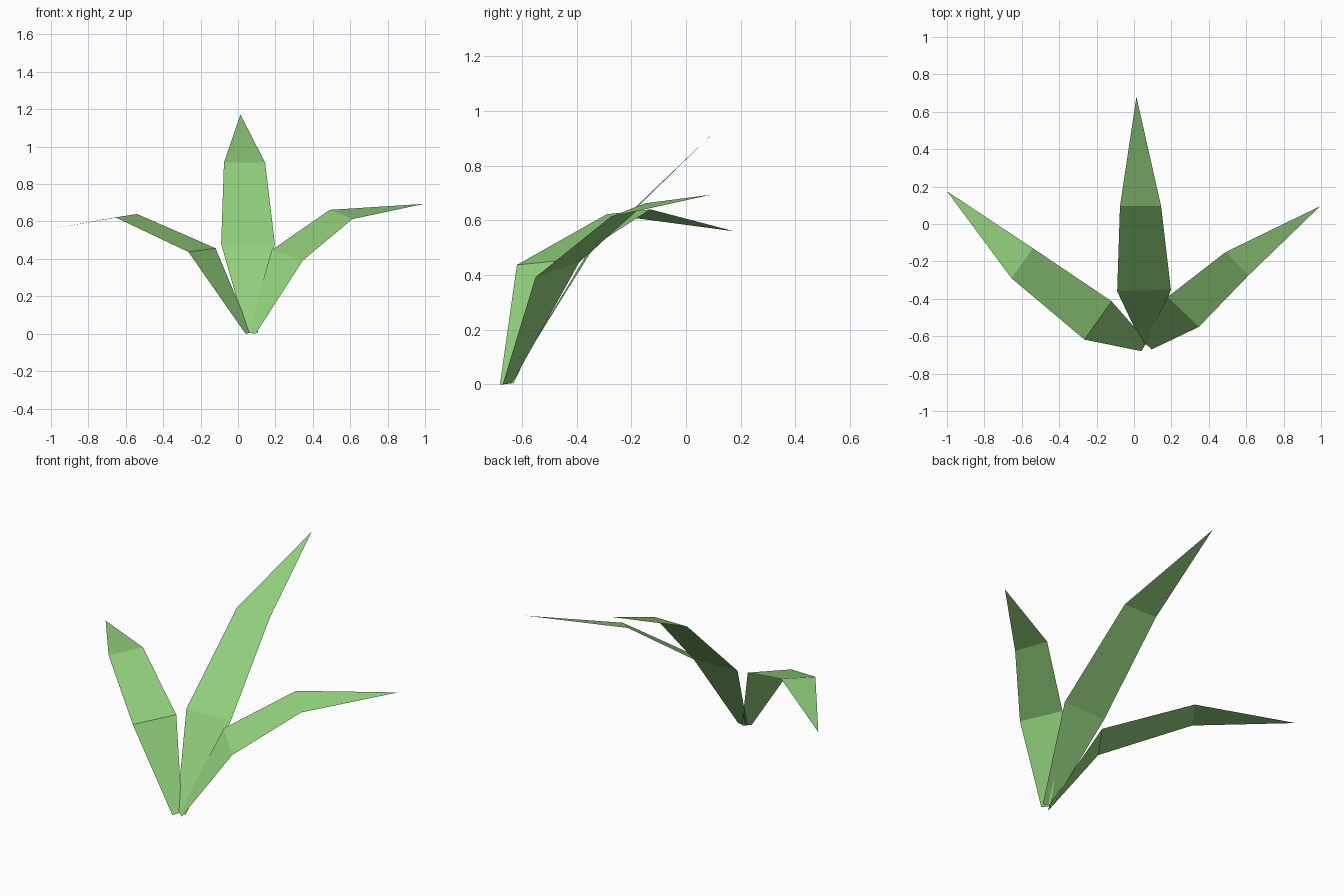
import bpy
from mathutils import Vector

green = bpy.data.materials.new("leaf_green")
green.diffuse_color = (0.29, 0.63, 0.205, 1)


def leaf(name, stations, tip):
    """Flat blade: quads between (left, right) edge pairs, ending in a triangle."""
    verts = [Vector(p) for pair in stations for p in pair] + [Vector(tip)]
    n = len(stations)
    faces = [(2*i, 2*i + 1, 2*i + 3, 2*i + 2) for i in range(n - 1)]
    faces.append((2*n - 2, 2*n - 1, 2*n))
    me = bpy.data.meshes.new(name)
    me.from_pydata(verts, [], faces)
    me.materials.append(green)
    ob = bpy.data.objects.new(name, me)
    bpy.context.collection.objects.link(ob)
    return ob


# tall middle blade leaning back
leaf("middle_leaf", [
    ((0.045, -0.645, 0.005), (0.105, -0.645, 0.005)),
    ((-0.09, -0.36, 0.48), (0.197, -0.35, 0.48)),
    ((-0.075, 0.095, 0.915), (0.145, 0.095, 0.915))],
    (0.013, 0.68, 1.172))

# left blade, drooping at the tip
leaf("left_leaf", [
    ((0.04, -0.68, 0.0), (0.07, -0.63, 0.005)),
    ((-0.265, -0.618, 0.437), (-0.12, -0.413, 0.457)),
    ((-0.655, -0.29, 0.622), (-0.54, -0.13, 0.64))],
    (-1.0, 0.175, 0.56))

# right blade, levelling out at the tip
leaf("right_leaf", [
    ((0.055, -0.635, 0.005), (0.095, -0.67, 0.0)),
    ((0.18, -0.39, 0.447), (0.347, -0.55, 0.392)),
    ((0.49, -0.15, 0.662), (0.612, -0.275, 0.613))],
    (0.995, 0.095, 0.694))
